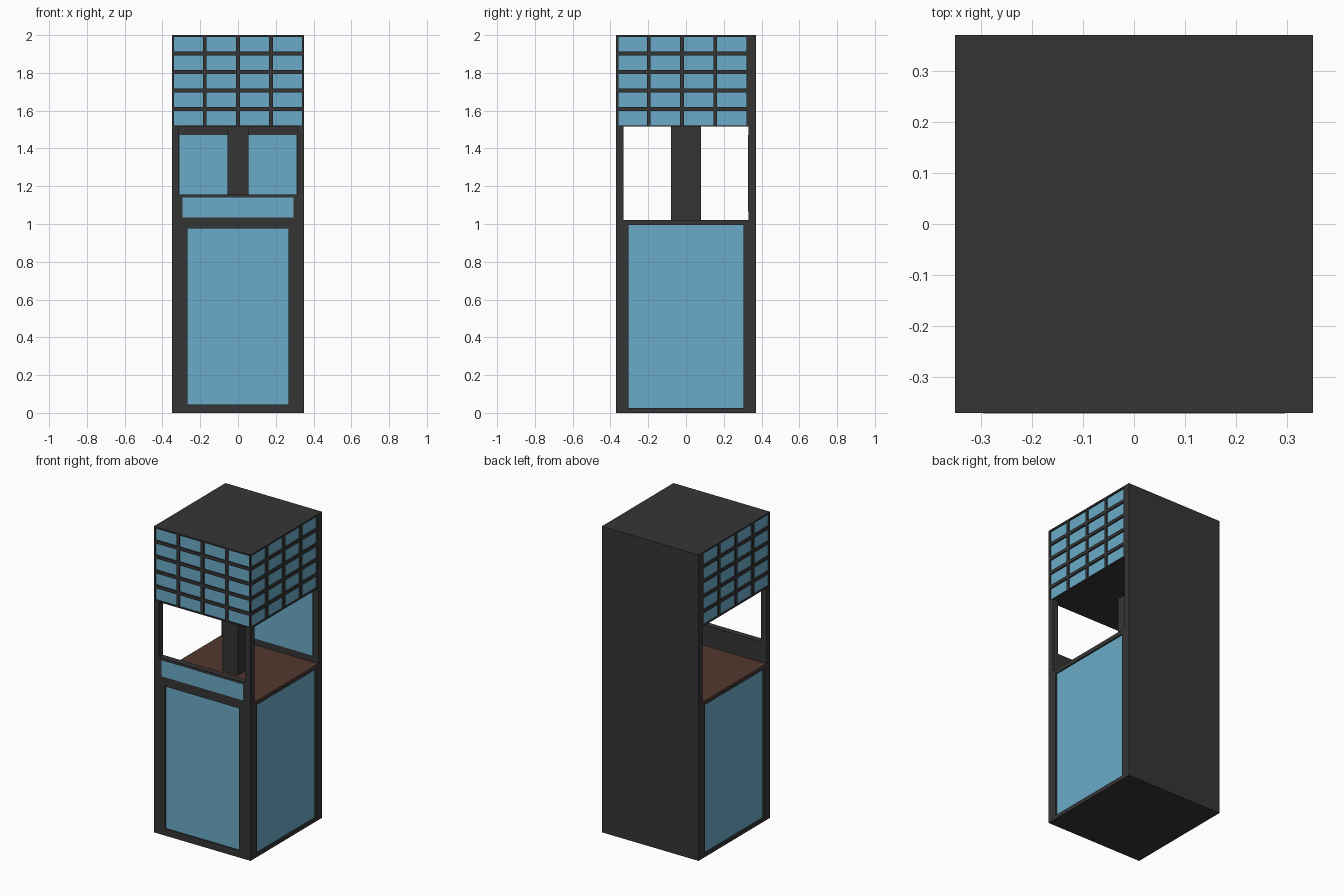
import bpy, bmesh

if "Cube" in bpy.data.objects:
    bpy.data.objects.remove(bpy.data.objects["Cube"])

X, Y, H = 0.35, 0.37, 2.0      # half width, half depth, height
D = 0.012                      # recess of the blue panels
WALL = 0.04                    # wall and post thickness
FLOOR, SILL, HEAD = 1.02, 1.155, 1.515


def material(name, rgb):
    m = bpy.data.materials.new(name)
    m.diffuse_color = (*rgb, 1)
    m.use_nodes = True
    m.node_tree.nodes["Principled BSDF"].inputs["Base Color"].default_value = m.diffuse_color
    return m


DARK = material("dark_grey", (0.036, 0.036, 0.036))
BLUE = material("blue", (0.147, 0.41, 0.58))
BROWN = material("brown", (0.085, 0.039, 0.027))


def boxes(name, items, mat):
    """One object made of boxes given as (x0, x1, y0, y1, z0, z1)."""
    bm = bmesh.new()
    for x0, x1, y0, y1, z0, z1 in items:
        for v in bmesh.ops.create_cube(bm, size=1)["verts"]:
            v.co = (x0 + (v.co.x + .5) * (x1 - x0),
                    y0 + (v.co.y + .5) * (y1 - y0),
                    z0 + (v.co.z + .5) * (z1 - z0))
    me = bpy.data.meshes.new(name)
    bm.to_mesh(me)
    bm.free()
    me.materials.append(mat)
    ob = bpy.data.objects.new(name, me)
    bpy.context.collection.objects.link(ob)


def on_side(side, u0, u1, d0, d1, z0, z1):
    """Box on a face: u runs along the face, d is depth inward."""
    if side == "front":
        return (u0, u1, -Y + d0, -Y + d1, z0, z1)
    if side == "right":
        return (X - d1, X - d0, u0, u1, z0, z1)
    return (-X + d0, -X + d1, u0, u1, z0, z1)


def framed(name, side, us, zs, u_end, z_end):
    """Frame bars around a grid of recessed blue panels."""
    u_edges = [u_end[0]] + [e for u in us for e in u] + [u_end[1]]
    z_edges = [z_end[0]] + [e for z in zs for e in z] + [z_end[1]]
    bars = [on_side(side, a, b, 0, D, *z_end)
            for a, b in zip(u_edges[::2], u_edges[1::2])]
    bars += [on_side(side, *u, 0, D, a, b) for u in us
             for a, b in zip(z_edges[::2], z_edges[1::2])]
    boxes(f"{side}_{name}_frame", bars, DARK)
    boxes(f"{side}_{name}_panel",
          [on_side(side, *u, D - .003, D + .002, *z) for u in us for z in zs], BLUE)


# solid cores and back wall
boxes("lower_core", [(-X + D, X - D, -Y + D, Y - WALL, 0, FLOOR - .008)], DARK)
boxes("upper_core", [(-X + D, X - D, -Y + D, Y - WALL, HEAD, H)], DARK)
boxes("back_wall", [(-X, X, Y - WALL, Y, 0, H)], DARK)

# lower cabinet panels
framed("lower", "front", [(-.268, .268)], [(.045, .975)], (-X, X), (0, FLOOR))
for side in ("left", "right"):
    framed("lower", side, [(-.305, .305)], [(.025, .995)], (-Y, Y - WALL), (0, FLOOR))

# upper lattice of small panels
rows = [(1.522 + .0977 * i, 1.599 + .0977 * i) for i in range(5)]
framed("lattice", "front", [(-.341 + .1755 * i, -.186 + .1755 * i) for i in range(4)],
       rows, (-X, X), (HEAD, H))
for side in ("left", "right"):
    framed("lattice", side, [(-.362 + .1753 * i, -.206 + .1753 * i) for i in range(4)],
           rows, (-Y, Y - WALL), (HEAD, H))

# open middle section
boxes("floor_board", [(-X, X, -Y + WALL, Y - WALL, FLOOR - .008, FLOOR + .002)], BROWN)
boxes("front_sill", [(-X, X, -Y, -Y + WALL, FLOOR, SILL)], DARK)
boxes("front_strip", [(-.295, .295, -Y - .001, -Y + .01, 1.035, 1.14)], BLUE)
boxes("corner_posts", [(s * X - (.038 if s > 0 else 0), s * X + (.038 if s < 0 else 0),
                        -Y, -Y + WALL, SILL, HEAD) for s in (-1, 1)], DARK)
boxes("centre_column", [(-.056, .056, -.08, .08, FLOOR, HEAD)], DARK)
boxes("inner_back_panel", [(-.311, .311, Y - WALL - .003, Y - WALL + .01, 1.065, 1.472)], BLUE)
